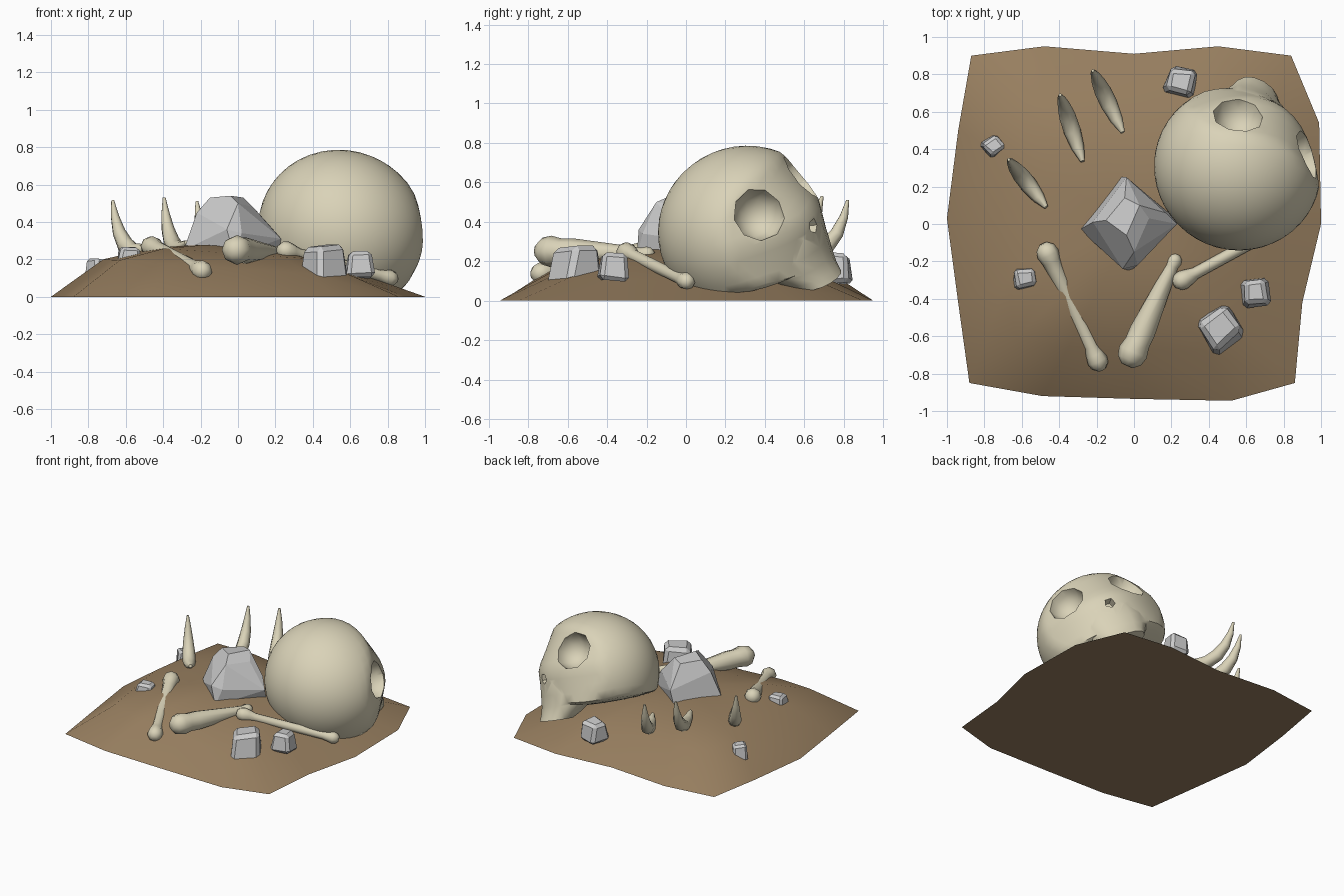
import bpy, bmesh, math, random
from mathutils import Vector, Matrix

if "Cube" in bpy.data.objects:
    bpy.data.objects.remove(bpy.data.objects["Cube"])

random.seed(4)


def material(name, rgb):
    m = bpy.data.materials.new(name)
    m.diffuse_color = (*rgb, 1)
    m.use_nodes = True
    m.node_tree.nodes["Principled BSDF"].inputs["Base Color"].default_value = m.diffuse_color
    return m


EARTH = material("earth", (0.31, 0.21, 0.115))
BONE = material("bone", (0.70, 0.65, 0.48))


def finish(name, bm, mat=None, smooth=None):
    bmesh.ops.recalc_face_normals(bm, faces=bm.faces)
    me = bpy.data.meshes.new(name)
    bm.to_mesh(me)
    bm.free()
    ob = bpy.data.objects.new(name, me)
    bpy.context.collection.objects.link(ob)
    if mat:
        me.materials.append(mat)
    if smooth:
        shade(ob, smooth)
    return ob


def activate(ob):
    bpy.ops.object.select_all(action='DESELECT')
    ob.select_set(True)
    bpy.context.view_layer.objects.active = ob


def shade(ob, angle):
    activate(ob)
    bpy.ops.object.shade_smooth_by_angle(angle=math.radians(angle))


def loft(bm, rings):
    """Skin a list of equally sized point rings and cap both ends."""
    vs = [[bm.verts.new(p) for p in r] for r in rings]
    n = len(vs[0])
    for a, b in zip(vs, vs[1:]):
        for i in range(n):
            j = (i + 1) % n
            bm.faces.new((a[i], a[j], b[j], b[i]))
    bm.faces.new(vs[0][::-1])
    bm.faces.new(vs[-1])


def tube(name, pts, radii, n, ref):
    """Round bone tube through points; ref is a direction never along the path."""
    pts = [Vector(p) for p in pts]
    rings = []
    for i, (p, r) in enumerate(zip(pts, radii)):
        t = (pts[min(i + 1, len(pts) - 1)] - pts[max(i - 1, 0)]).normalized()
        u = t.cross(Vector(ref)).normalized()
        v = t.cross(u)
        rings.append([p + r * (u * math.cos(a) + v * math.sin(a))
                      for a in (2 * math.pi * k / n for k in range(n))])
    bm = bmesh.new()
    loft(bm, rings)
    return finish(name, bm, BONE, 50)


def boolean(ob, cutter, op):
    activate(ob)
    m = ob.modifiers.new("bool", 'BOOLEAN')
    m.operation, m.object, m.solver = op, cutter, 'EXACT'
    bpy.ops.object.modifier_apply(modifier=m.name)
    bpy.data.objects.remove(cutter)


# Earth mound: irregular outline, inner rings rising, flat underside
outline = [(-.87, .9), (-.48, .95), (0, .91), (.45, .95), (.84, .9), (.99, .54),
           (1, 0), (.9, -.42), (.86, -.85), (.52, -.945), (0, -.935), (-.49, -.92),
           (-.88, -.85), (-.94, -.42), (-1, .03), (-.94, .5)]
bm = bmesh.new()
rings = []
for s, h in ((1, 0), (.72, .15), (.45, .23), (.2, .265)):
    rings.append([(x * s, y * s, h - (.07 * x * s if s < 1 else 0)) for x, y in outline])
loft(bm, rings)
finish("earth_mound", bm, EARTH, 70)

# Skull frame: right, forward, up axes around the cranium centre
R = Vector((.8, -.45, -.405)).normalized()
F = Vector((.5, .865, .04))
F = (F - R * F.dot(R)).normalized()
U = R.cross(F)
frame = Matrix((R, F, U)).transposed().to_4x4()
frame.translation = (.555, .3, .355)

# Cranium with flattened base and a flatter face sloping back to the brow
bm = bmesh.new()
bmesh.ops.create_icosphere(bm, subdivisions=4, radius=.44)
for v in bm.verts:
    c = v.co
    if c.z < -.18:
        c.z = -.18 + (c.z + .18) * .15
    c.x *= 1.03
    c.z *= .97 if c.z > 0 else 1
    c.y = min(c.y, min(.405, .45 - .6 * c.z) - 1.45 * c.x * c.x)
skull = finish("skull", bm, BONE)

# Upper jaw tapering down from the face
bm = bmesh.new()
rings = []
for up, back, front, half in ((.08, .02, .37, .19), (-.02, .02, .405, .24), (-.11, .04, .41, .25),
                              (-.19, .10, .42, .22), (-.245, .17, .44, .175), (-.285, .24, .46, .145)):
    c, d = (back + front) / 2, (front - back) / 2
    ring = []
    for k in range(16):
        a = 2 * math.pi * k / 16
        ca, sa = math.cos(a), math.sin(a)
        ring.append((half * math.copysign(abs(ca) ** .9, ca),
                     c + d * math.copysign(abs(sa) ** .9, sa), up))
    rings.append(ring)
loft(bm, rings)
boolean(skull, finish("jaw_part", bm, BONE), 'UNION')

# Eye sockets
for side in (-1, 1):
    d = Vector((.7 * side, 1, .55)).normalized()
    bm = bmesh.new()
    bmesh.ops.create_uvsphere(bm, u_segments=9, v_segments=8, radius=.137)
    bmesh.ops.transform(bm, verts=bm.verts, matrix=Matrix.Translation((.235 * side, .255, .185))
                        @ d.to_track_quat('Z', 'Y').to_matrix().to_4x4())
    boolean(skull, finish("eye_cutter", bm, BONE), 'DIFFERENCE')

# Nose opening
bm = bmesh.new()
bmesh.ops.create_cone(bm, cap_ends=True, segments=5, radius1=.035, radius2=.045, depth=.16)
bmesh.ops.transform(bm, verts=bm.verts, matrix=Matrix.Translation((0, .42, .01))
                    @ Matrix.Rotation(-math.pi / 2, 4, 'X'))
boolean(skull, finish("nose_cutter", bm, BONE), 'DIFFERENCE')
skull.matrix_world = frame
shade(skull, 40)


# Long bones: knob, shaft, knob
def long_bone(name, a, b, ka, kb, sa, sb):
    a, b = Vector(a), Vector(b)
    d = (b - a).normalized()
    length = (b - a).length
    prof = [(-ka, ka * .4), (-ka * .6, ka * .85), (0, ka), (ka * .7, ka * .85), (ka * 1.5, sa),
            (length - kb * 1.5, sb), (length - kb * .7, kb * .85), (length, kb),
            (length + kb * .6, kb * .85), (length + kb, kb * .4)]
    tube(name, [a + d * t for t, _ in prof], [r for _, r in prof], 8, (0, 0, 1))


long_bone("long_bone_left", (-.46, -.16, .265), (-.195, -.73, .14), .06, .056, .046, .037)
long_bone("long_bone_middle", (-.005, -.685, .25), (.215, -.2, .235), .08, .04, .07, .036)
long_bone("long_bone_right", (.26, -.3, .245), (.81, 0, .1), .052, .045, .032, .032)

# Curved fangs standing in the earth
fangs = [((-.47, .09), (-.67, .345)), ((-.275, .335), (-.395, .69)), ((-.06, .49), (-.22, .82))]
for i, (base, tip) in enumerate(fangs):
    path = [(0, .275, .012), (.2, .25, .034), (.45, .24, .046), (.67, .28, .045),
            (.83, .345, .036), (.94, .43, .023), (1, .515, .008)]
    z0 = (0, .015, -.005)[i]
    pts = [(base[0] + (tip[0] - base[0]) * t, base[1] + (tip[1] - base[1]) * t, z + z0)
           for t, z, _ in path]
    tube(f"fang_{i + 1}", pts, [r for _, _, r in path], 8, (.85, .45, 0))

# Large faceted rock in the middle
bm = bmesh.new()
for p in ((-.29, -.03, .25), (-.27, -.02, .33), (-.07, .25, .25), (-.04, .25, .35), (.22, .03, .24),
          (.23, 0, .31), (.17, .06, .38), (-.02, -.25, .22), (-.06, -.24, .36), (.02, -.22, .34),
          (-.22, .01, .45), (-.15, .02, .53), (-.05, .14, .52), (.03, .1, .53), (-.04, -.06, .54),
          (0, -.15, .5), (.08, .03, .48)):
    bm.verts.new(p)
bmesh.ops.convex_hull(bm, input=bm.verts)
bmesh.ops.dissolve_limit(bm, angle_limit=math.radians(12), verts=bm.verts, edges=bm.edges)
finish("large_rock", bm)


# Small rocks: tapered, jittered, bevelled blocks
def rock(name, center, size, turn, top):
    bm = bmesh.new()
    bmesh.ops.create_cube(bm, size=1)
    for v in bm.verts:
        if v.co.z > 0:
            v.co.x *= top
            v.co.y *= top
        v.co += Vector([random.uniform(-.09, .09) for _ in range(3)])
        v.co = Vector([c * s for c, s in zip(v.co, size)])
    bmesh.ops.bevel(bm, geom=bm.edges[:], offset=min(size) * .14, segments=1, affect='EDGES')
    bmesh.ops.transform(bm, verts=bm.verts, matrix=Matrix.Translation(center)
                        @ Matrix.Rotation(math.radians(turn), 4, 'Z'))
    finish(name, bm)


rock("rock_front", (.46, -.555, .175), (.21, .21, .19), 35, .75)
rock("rock_right", (.645, -.365, .175), (.155, .155, .15), 3, .75)
rock("rock_left", (-.58, -.29, .21), (.14, .135, .12), 8, .7)
rock("rock_back_left", (-.75, .415, .145), (.11, .11, .11), 42, .75)
rock("rock_back", (.255, .765, .165), (.165, .15, .15), -15, .75)
